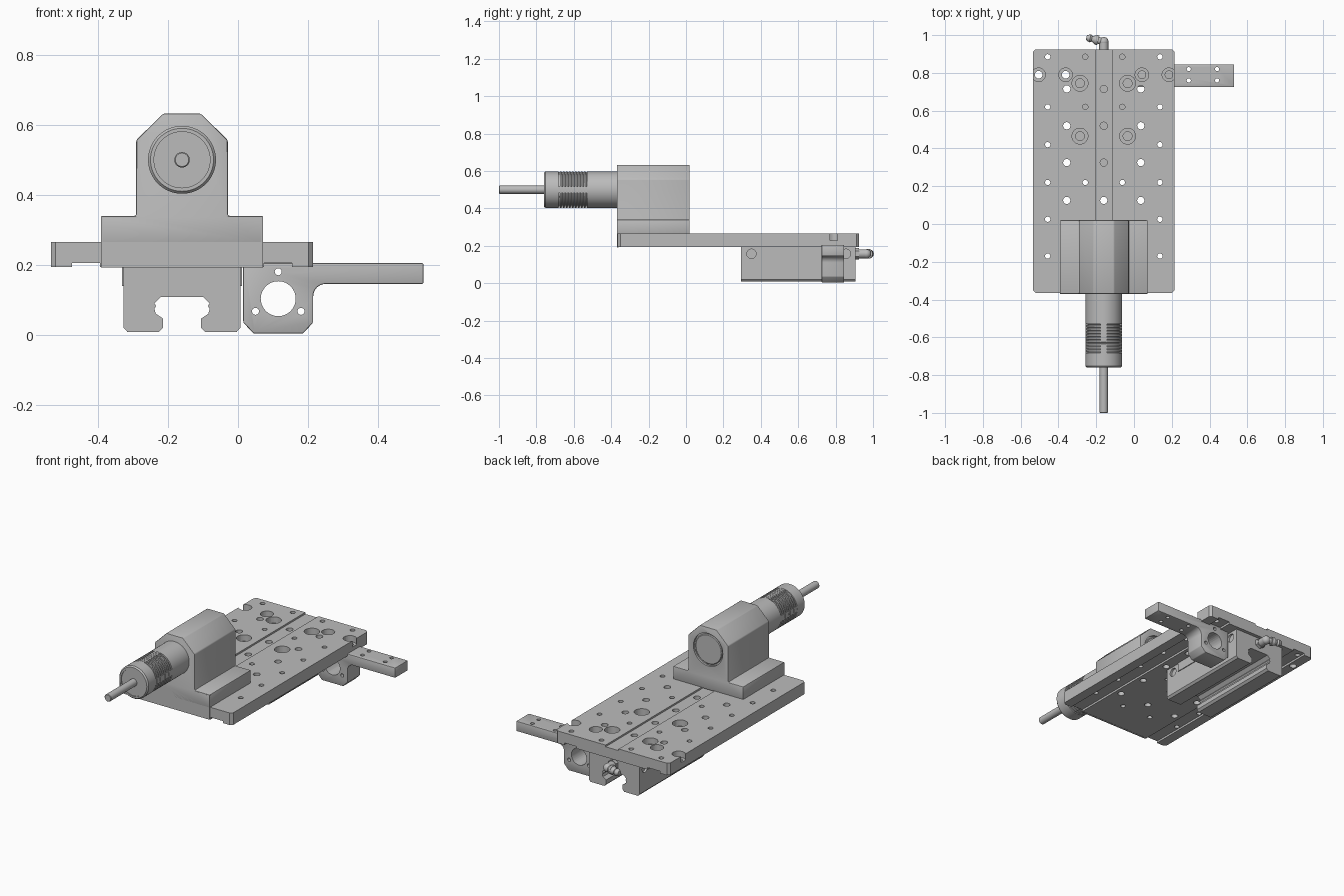
import bpy, bmesh, math
from mathutils import Vector, Matrix

old = bpy.data.objects.get("Cube")
if old:
    bpy.data.objects.remove(old, do_unlink=True)

grey = bpy.data.materials.new("machined_grey")
grey.use_nodes = True
grey.diffuse_color = (0.5, 0.5, 0.5, 1)
grey.node_tree.nodes["Principled BSDF"].inputs["Base Color"].default_value = (0.5, 0.5, 0.5, 1)

CX = -0.16      # centre line of slide and spindle
AXIS_Z = 0.5    # spindle height


def finish(name, bm, bevel=0, smooth=True):
    bmesh.ops.recalc_face_normals(bm, faces=bm.faces)
    mesh = bpy.data.meshes.new(name)
    bm.to_mesh(mesh)
    bm.free()
    ob = bpy.data.objects.new(name, mesh)
    bpy.context.collection.objects.link(ob)
    mesh.materials.append(grey)
    if bevel:
        mod = ob.modifiers.new("edge", "BEVEL")
        mod.width, mod.segments, mod.limit_method = bevel, 2, "ANGLE"
        bake(ob)
    if smooth:
        shade(ob)
    return ob


def shade(ob):
    bpy.ops.object.select_all(action="DESELECT")
    ob.select_set(True)
    bpy.context.view_layer.objects.active = ob
    bpy.ops.object.shade_smooth_by_angle(angle=math.radians(30))


def bake(ob):
    dg = bpy.context.evaluated_depsgraph_get()
    mesh = bpy.data.meshes.new_from_object(ob.evaluated_get(dg))
    ob.modifiers.clear()
    ob.data = mesh


def prism(name, pts, y0, y1, bevel=0):
    """Extrude an x-z outline along y."""
    bm = bmesh.new()
    face = bm.faces.new([bm.verts.new((x, y0, z)) for x, z in pts])
    ext = bmesh.ops.extrude_face_region(bm, geom=[face])["geom"]
    bmesh.ops.translate(bm, vec=(0, y1 - y0, 0), verts=[v for v in ext if isinstance(v, bmesh.types.BMVert)])
    return finish(name, bm, bevel)


def mirrored(half):
    """Closed outline from half-width points about the centre line."""
    return [(CX + x, z) for x, z in half] + [(CX - x, z) for x, z in reversed(half)]


def add_rod(bm, a, b, r1, r2=None, sides=32):
    a, b = Vector(a), Vector(b)
    rot = (b - a).to_track_quat("Z", "Y").to_matrix().to_4x4()
    bmesh.ops.create_cone(bm, cap_ends=True, segments=sides, radius1=r1, radius2=r1 if r2 is None else r2,
                          depth=(b - a).length, matrix=Matrix.Translation((a + b) / 2) @ rot)


def cut(ob, rods):
    """Subtract a set of separate rods (start, end, radius)."""
    bm = bmesh.new()
    for a, b, r in rods:
        add_rod(bm, a, b, r)
    tool = finish("cutter", bm, smooth=False)
    tool.hide_render = True
    mod = ob.modifiers.new("cut", "BOOLEAN")
    mod.operation, mod.solver, mod.object = "DIFFERENCE", "EXACT", tool
    bake(ob)
    bpy.data.objects.remove(tool, do_unlink=True)
    shade(ob)


def lathe(name, profile, steps=64):
    """Revolve (radius, y) points about the spindle axis."""
    bm = bmesh.new()
    vs = [bm.verts.new((CX + r, y, AXIS_Z)) for r, y in profile]
    es = [bm.edges.new(p) for p in zip(vs, vs[1:])]
    bmesh.ops.spin(bm, geom=vs + es, cent=(CX, 0, AXIS_Z), axis=(0, 1, 0), angle=math.tau, steps=steps)
    bmesh.ops.remove_doubles(bm, verts=bm.verts, dist=0.0002)
    return finish(name, bm)


# Base plate: shallow groove on top, centre pad and edge strips below
plate = prism("base_plate", mirrored([
    (0.043, 0.255), (0.043, 0.265), (0.375, 0.265), (0.375, 0.193), (0.315, 0.193),
    (0.315, 0.205), (0.235, 0.205), (0.235, 0.193)]), -0.365, 0.925)

# Corner chamfers
bm = bmesh.new()
bm.from_mesh(plate.data)
for sx in (-1, 1):
    for y, sy in ((-0.365, -1), (0.925, 1)):
        bmesh.ops.bisect_plane(bm, geom=bm.verts[:] + bm.edges[:] + bm.faces[:], clear_outer=True,
                               plane_co=(CX + sx * 0.375, y - sy * 0.014, 0), plane_no=(sx, sy, 0))
        bmesh.ops.holes_fill(bm, edges=[e for e in bm.edges if e.is_boundary], sides=0)
bmesh.ops.recalc_face_normals(bm, faces=bm.faces)
bm.to_mesh(plate.data)
bm.free()

# Hole pattern, mirrored about the centre line
holes = []
for s in (-1, 1):
    holes += [(CX + s * 0.297, y, 0.014) for y in (0.885, 0.62, 0.42, 0.22, 0.025, -0.17)]
    holes += [(CX + s * 0.098, y, 0.014) for y in (0.885, 0.62, 0.22, -0.17)]
    holes += [(CX + s * 0.196, y, 0.019) for y in (0.715, 0.52, 0.325, 0.125, -0.07)]
holes += [(CX, y, 0.019) for y in (0.715, 0.52, 0.325, 0.125, -0.07)]
bores = []
for s in (-1, 1):
    bores += [(CX + s * 0.126, y, 0.042) for y in (0.745, 0.465)]
    bores += [(CX + s * x, 0.79, 0.036) for x in (0.202, 0.345)]
cut(plate, [((x, y, 0.228), (x, y, 0.3), r) for x, y, r in bores])
cut(plate, [((x, y, 0.15), (x, y, 0.3), r) for x, y, r in holes]
    + [((x, y, 0.15), (x, y, 0.3), r * 0.56) for x, y, r in bores])

# Spindle housing with stepped foot and a front apron over the plate end
housing = prism("spindle_housing", mirrored([
    (0.232, 0.26), (0.232, 0.34), (0.131, 0.34), (0.131, 0.556), (0.054, 0.632)]), -0.37, 0.02, 0.005)
cut(housing, [((CX, 0.008, AXIS_Z), (CX, 0.1, AXIS_Z), 0.097)])
prism("housing_apron", mirrored([(0.232, 0.192), (0.232, 0.336)]), -0.37, -0.36)
lathe("rear_cap", [(0, 0.016), (0.084, 0.016), (0.088, 0.012), (0.088, 0), (0, 0)])

# Spindle body with a grooved grip
profile = [(0, -0.755), (0.08, -0.755), (0.08, -0.76), (0.09, -0.76), (0.097, -0.752)]
for i in range(10):
    y = -0.682 + i * 0.016
    profile += [(0.097, y), (0.086, y + 0.001), (0.086, y + 0.007), (0.097, y + 0.008)]
lathe("spindle_body", profile + [(0.097, -0.36), (0, -0.36)])
lathe("spindle_shaft", [(0, -1), (0.019, -1), (0.022, -0.997), (0.022, -0.75), (0, -0.75)])

# Plain bridges across the grooves
bm = bmesh.new()
for k in range(4):
    m = (Matrix.Translation((CX, -0.605, AXIS_Z)) @ Matrix.Rotation(k * math.pi / 2, 4, "Y")
         @ Matrix.Translation((0, 0, 0.0865)) @ Matrix.Diagonal((0.036, 0.16, 0.018, 1)))
    bmesh.ops.create_cube(bm, size=1, matrix=m)
finish("grip_bridges", bm)

# Guide carriage with a rail slot
carriage = prism("guide_carriage", mirrored([
    (0.06, 0.108), (0.079, 0.09), (0.074, 0.082), (0.079, 0.074), (0.075, 0.06), (0.054, 0.046),
    (0.054, 0.02), (0.066, 0.008), (0.156, 0.008), (0.167, 0.02), (0.167, 0.193)]), 0.295, 0.905)
cut(carriage, [((CX + s * 0.155, y, 0.157), (CX + s * 0.25, y, 0.157), 0.025)
               for s in (-1, 1) for y in (0.35, 0.855)])
for side, s in (("left", 1), ("right", -1)):
    x = CX + s * 0.168
    prism("carriage_side_" + side, [(x - 0.004, 0.14), (x + 0.004, 0.14), (x + 0.004, 0.193), (x - 0.004, 0.193)],
          0.4, 0.8)

# Side bracket: outline with a filleted inner corner
fillet = [(0.25 - 0.035 * math.cos(a), 0.11 + 0.035 * math.sin(a))
          for a in (math.pi / 2 * i / 8 for i in range(9))]
bracket = prism("side_bracket", [(0.015, 0.205), (0.015, 0.035), (0.045, 0.003), (0.185, 0.003), (0.215, 0.035)]
                + fillet + [(0.53, 0.145), (0.53, 0.205)], 0.725, 0.845, 0.004)
cut(bracket, [((x, 0.6, z), (x, 1, z), r) for x, z, r in
              ((0.115, 0.103, 0.05), (0.115, 0.18, 0.01), (0.05, 0.067, 0.01), (0.18, 0.067, 0.01))]
    + [((x, y, 0.13), (x, y, 0.25), 0.011) for x in (0.29, 0.44) for y in (0.76, 0.82)])

# Grease fitting: hex base, elbow and angled nipple
bm = bmesh.new()
z = 0.157
elbow = Vector((CX, 0.965, z))
way = Vector((-0.97, 0.24, 0)).normalized()
add_rod(bm, (CX, 0.9, z), (CX, 0.925, z), 0.03, sides=6)
add_rod(bm, (CX, 0.92, z), elbow, 0.024)
bmesh.ops.create_uvsphere(bm, u_segments=24, v_segments=12, radius=0.025, matrix=Matrix.Translation(elbow))
for a, b, r1, r2 in ((0, 0.03, 0.018, 0.018), (0.03, 0.045, 0.026, 0.026), (0.045, 0.065, 0.024, 0.014),
                     (0.065, 0.075, 0.016, 0.022), (0.075, 0.095, 0.022, 0.012)):
    add_rod(bm, elbow + way * a, elbow + way * b, r1, r2)
finish("grease_fitting", bm)
